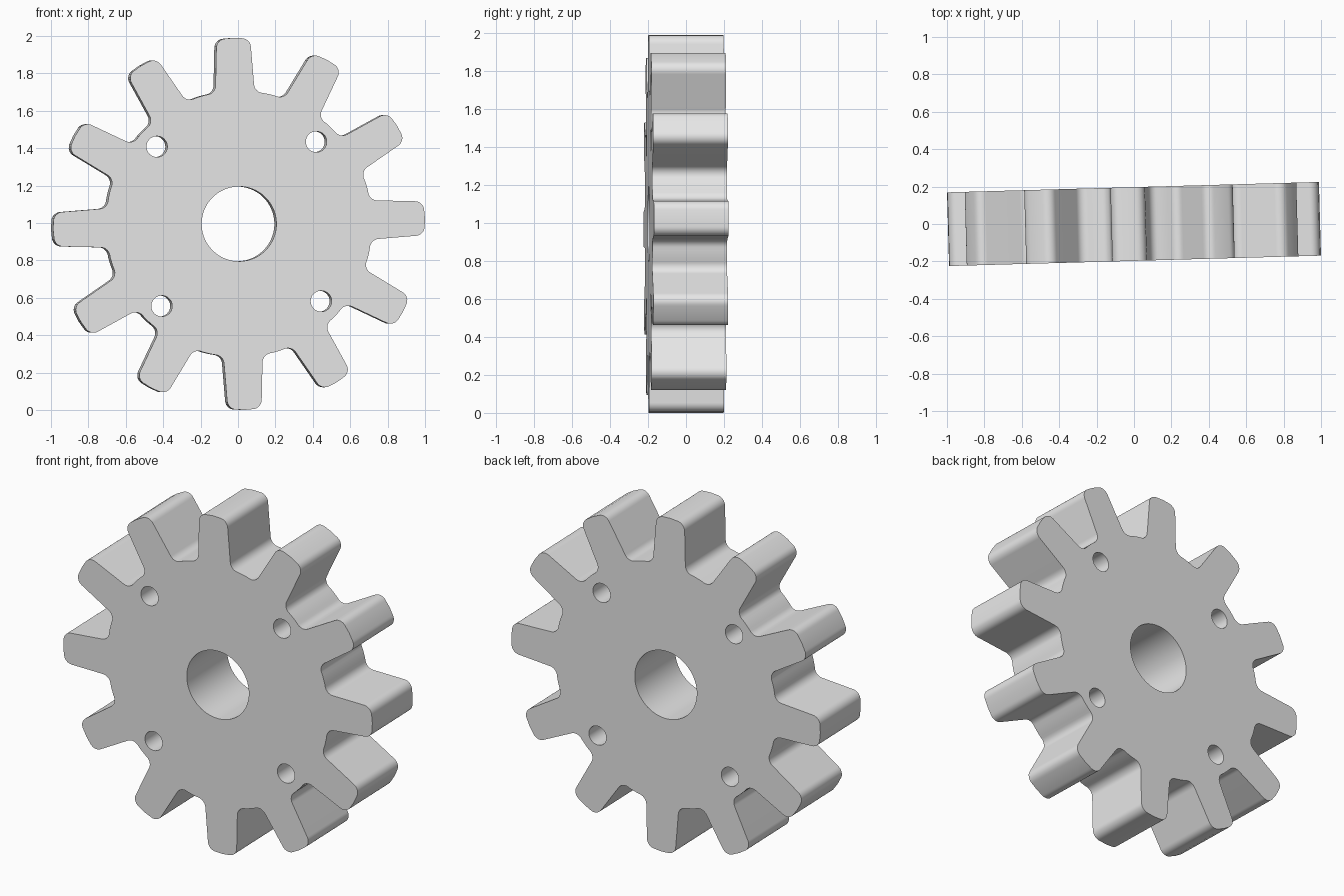
import bpy, bmesh
from math import cos, sin, pi, radians, atan2
from mathutils import Vector, Matrix

cube = bpy.data.objects.get("Cube")
if cube:
    bpy.data.objects.remove(cube, do_unlink=True)

TEETH = 12
TIP, ROOT = 0.995, 0.712
HALF_DEPTH = 0.197
PHASE = radians(1.75)      # roll of the teeth about the axle
YAW = radians(1.6)         # slight turn of the whole gear

gear_grey = bpy.data.materials.new("gear_grey")
gear_grey.use_nodes = True
gear_grey.diffuse_color = (0.8, 0.8, 0.8, 1)
gear_grey.node_tree.nodes["Principled BSDF"].inputs["Base Color"].default_value = (0.8, 0.8, 0.8, 1)


def polar(r, a):
    return Vector((r * cos(a), r * sin(a)))


def fillet(prev, corner, nxt, radius, steps=8):
    """Points of a round tangent to both sides of a corner."""
    u, v = (prev - corner).normalized(), (nxt - corner).normalized()
    half = u.angle(v) / 2
    centre = corner + (u + v).normalized() * radius / sin(half)
    start = corner + u * (radius * cos(half) / sin(half)) - centre
    sweep = pi - 2 * half
    if u.x * v.y - u.y * v.x > 0:
        sweep = -sweep
    return [centre + Matrix.Rotation(sweep * i / steps, 2) @ start for i in range(steps + 1)]


def tooth_outline():
    """One tooth pointing along +x, followed by the root arc up to the next."""
    base_low, base_high = Vector((0.704, -0.105)), Vector((0.704, 0.105))
    tip_low, tip_high = Vector((TIP - 0.003, -0.09)), Vector((TIP - 0.003, 0.09))
    pitch = 2 * pi / TEETH
    edge = atan2(base_high.y, base_high.x)
    pts = fillet(polar(ROOT, -edge - 0.1), base_low, tip_low, 0.05)
    pts += fillet(base_low, tip_low, tip_high, 0.05)
    pts.append(Vector((TIP, 0)))
    pts += fillet(tip_low, tip_high, base_high, 0.05)
    pts += fillet(tip_high, base_high, polar(ROOT, edge + 0.1), 0.05)
    pts += [polar(ROOT, pitch / 2 + d) for d in (-0.035, 0, 0.035)]
    return pts


def circle(x, y, r, n):
    return [Vector((x, y)) + polar(r, 2 * pi * i / n) for i in range(n)]


# Outline of the toothed rim, axle bore and four bolt holes
tooth = tooth_outline()
loops = [[Matrix.Rotation(2 * pi * k / TEETH, 2) @ p for k in range(TEETH) for p in tooth]]
loops.append(circle(0, 0, 0.2, 64))
for k in range(4):
    c = polar(0.603, pi / 4 + k * pi / 2)
    loops.append(circle(c.x, c.y, 0.056, 32))

# Fill the outline around the holes and give it depth
bm = bmesh.new()
for loop in loops:
    verts = [bm.verts.new((p.x, -HALF_DEPTH, p.y)) for p in loop]
    for i, v in enumerate(verts):
        bm.edges.new((verts[i - 1], v))
bmesh.ops.triangle_fill(bm, edges=bm.edges[:], use_beauty=True)
extruded = bmesh.ops.extrude_face_region(bm, geom=bm.faces[:], use_keep_orig=True)
back = [g for g in extruded["geom"] if isinstance(g, bmesh.types.BMVert)]
bmesh.ops.translate(bm, verts=back, vec=(0, 2 * HALF_DEPTH, 0))
bmesh.ops.rotate(bm, verts=bm.verts, matrix=Matrix.Rotation(-PHASE, 3, 'Y'))
bmesh.ops.rotate(bm, verts=bm.verts, matrix=Matrix.Rotation(YAW, 3, 'Z'))
bmesh.ops.translate(bm, verts=bm.verts, vec=(0, 0, TIP))
bmesh.ops.recalc_face_normals(bm, faces=bm.faces)

mesh = bpy.data.meshes.new("gear_wheel")
bm.to_mesh(mesh)
bm.free()
mesh.materials.append(gear_grey)
gear = bpy.data.objects.new("gear_wheel", mesh)
bpy.context.collection.objects.link(gear)
bpy.ops.object.select_all(action='DESELECT')
gear.select_set(True)
bpy.context.view_layer.objects.active = gear
bpy.ops.object.shade_smooth_by_angle(angle=radians(30))
